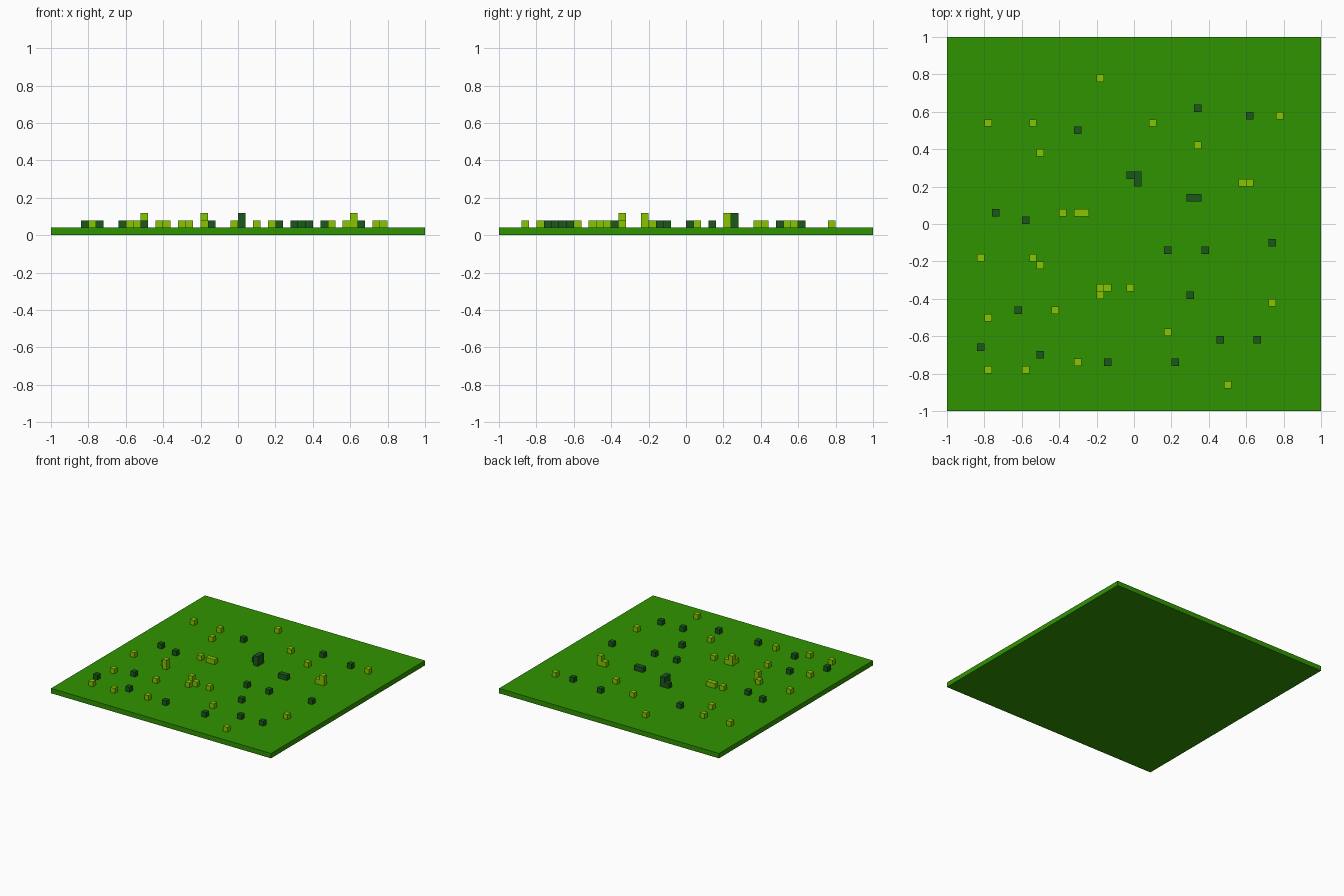
import bpy, bmesh
from mathutils import Vector

cube = bpy.data.objects.get("Cube")
if cube:
    bpy.data.objects.remove(cube, do_unlink=True)

CELL = 0.04  # edge of one block


def material(name, color):
    m = bpy.data.materials.new(name)
    m.diffuse_color = (*color, 1)
    m.use_nodes = True
    bsdf = m.node_tree.nodes["Principled BSDF"]
    bsdf.inputs["Base Color"].default_value = (*color, 1)
    bsdf.inputs["Roughness"].default_value = 0.9
    return m


def add_object(name, bm, mat):
    mesh = bpy.data.meshes.new(name)
    bm.to_mesh(mesh)
    bm.free()
    mesh.materials.append(mat)
    obj = bpy.data.objects.new(name, mesh)
    bpy.context.collection.objects.link(obj)


def blocks(name, columns, tall, mat):
    """Merge unit blocks into one skin; columns are (x, y) centres in hundredths."""
    cells = {(x, y, 6) for x, y in columns} | {(x, y, 10) for x, y in tall}
    bm = bmesh.new()
    for cell in cells:
        c = Vector(cell) / 100
        for axis in range(3):
            for sign in (-1, 1):
                step = [0, 0, 0]
                step[axis] = sign * 4
                near = tuple(a + b for a, b in zip(cell, step))
                # skip faces shared by two blocks and faces resting on the ground
                if near in cells or near[2] < 4:
                    continue
                n, u, v = Vector(), Vector(), Vector()
                n[axis] = sign * CELL / 2
                u[(axis + 1) % 3] = CELL / 2
                v[(axis + 2) % 3] = sign * CELL / 2
                bm.faces.new([bm.verts.new(c + n + a * u + b * v)
                              for a, b in ((-1, -1), (1, -1), (1, 1), (-1, 1))])
    bmesh.ops.remove_doubles(bm, verts=bm.verts, dist=0.001)
    add_object(name, bm, mat)


grass = material("grass green", (0.030, 0.296, 0.0))
lime = material("lime green", (0.235, 0.565, 0.0))
dark = material("dark green", (0.010, 0.098, 0.011))

# Ground slab
bm = bmesh.new()
bmesh.ops.create_cube(bm, size=1)
bmesh.ops.scale(bm, vec=(2, 2, CELL), verts=bm.verts)
bmesh.ops.translate(bm, vec=(0, 0, CELL / 2), verts=bm.verts)
add_object("ground", bm, grass)

# Light grass tufts
blocks("light_tufts", [
    (-18, 78), (-78, 54), (-54, 54), (10, 54), (-50, 38), (34, 42), (78, 58),
    (58, 22), (62, 22), (-38, 6), (-30, 6), (-26, 6), (-82, -18), (-54, -18),
    (-50, -22), (-18, -34), (-14, -34), (-18, -38), (-2, -34), (-78, -50),
    (-42, -46), (74, -42), (18, -58), (-78, -78), (-58, -78), (-30, -74),
    (50, -86)],
    [(-50, -22), (-18, -34), (62, 22)], lime)

# Dark grass tufts
blocks("dark_tufts", [
    (34, 62), (62, 58), (-30, 50), (-2, 26), (2, 26), (2, 22), (30, 14),
    (34, 14), (-74, 6), (-58, 2), (18, -14), (38, -14), (74, -10), (30, -38),
    (-62, -46), (-82, -66), (-50, -70), (-14, -74), (22, -74), (46, -62),
    (66, -62)],
    [(2, 26), (2, 22)], dark)
